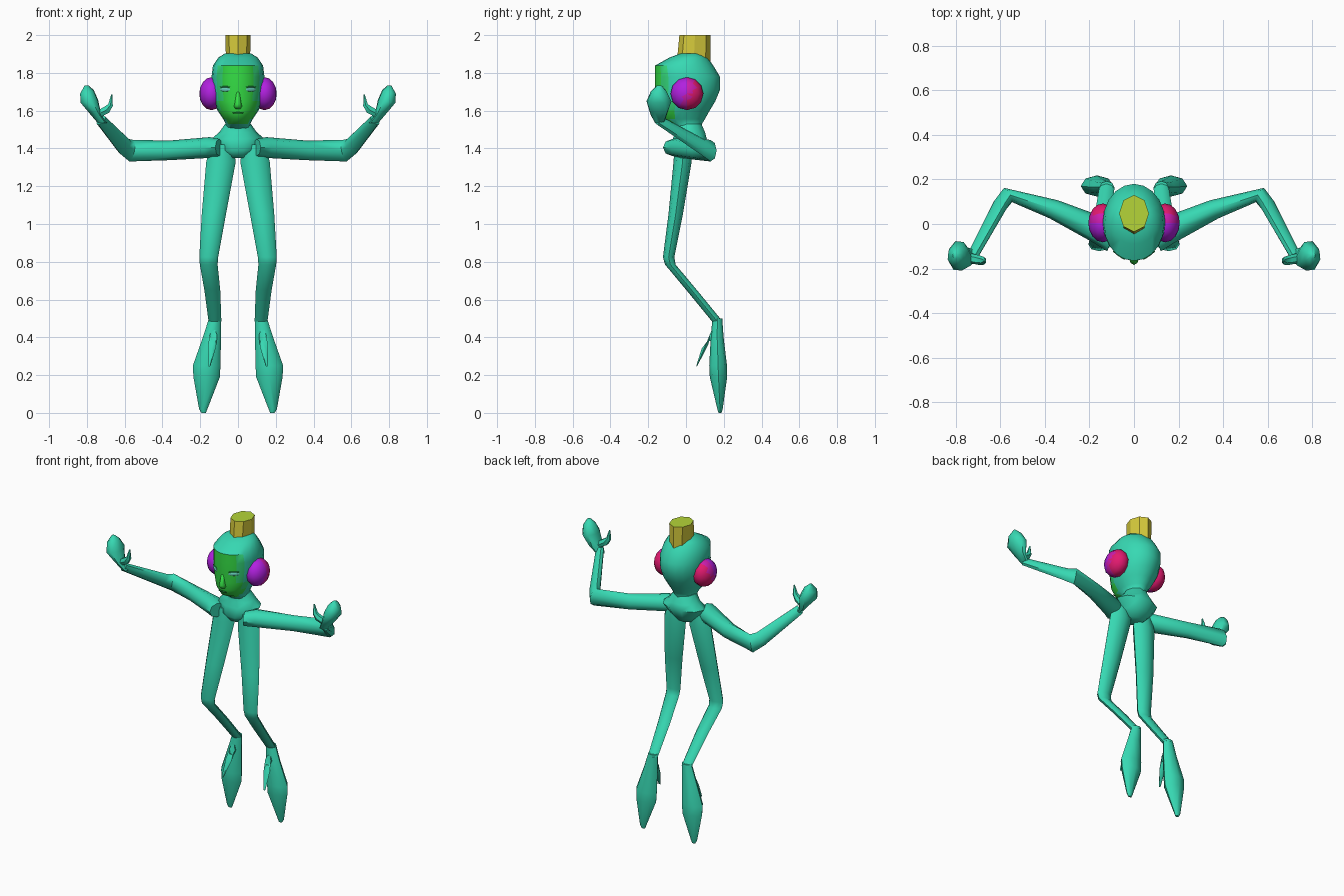
import bpy, bmesh, math
from mathutils import Vector as V

if "Cube" in bpy.data.objects:
    bpy.data.objects.remove(bpy.data.objects["Cube"])


def material(name, rgb):
    m = bpy.data.materials.new(name)
    m.diffuse_color = (*rgb, 1)
    m.use_nodes = True
    m.node_tree.nodes["Principled BSDF"].inputs["Base Color"].default_value = m.diffuse_color
    return m


TEAL = material("teal skin", (0.038, 0.69, 0.45))
GREEN = material("green face", (0.035, 0.74, 0.06))
CHEEK = material("sea green cheek", (0.035, 0.70, 0.20))
EYE = material("pale eye", (0.14, 0.66, 0.52))
DARK = material("dark green", (0.015, 0.36, 0.07))
PURPLE = material("purple", (0.44, 0.015, 0.74))
MAGENTA = material("magenta", (0.60, 0.012, 0.42))
PINK = material("pink", (0.76, 0.01, 0.16))
YELLOW = material("yellow", (0.68, 0.60, 0.045))
LIME = material("lime", (0.46, 0.66, 0.04))


def finish(name, bm, mats, rule=None, mirror=False, angle=50):
    """Turn a bmesh into a shaded object, colouring faces by rule."""
    bmesh.ops.recalc_face_normals(bm, faces=bm.faces)
    for f in bm.faces:
        f.material_index = rule(f.calc_center_median()) if rule else 0
    me = bpy.data.meshes.new(name)
    bm.to_mesh(me)
    bm.free()
    for m in mats:
        me.materials.append(m)
    ob = bpy.data.objects.new(name, me)
    bpy.context.collection.objects.link(ob)
    bpy.ops.object.select_all(action='DESELECT')
    ob.select_set(True)
    bpy.context.view_layer.objects.active = ob
    bpy.ops.object.shade_smooth_by_angle(angle=math.radians(angle))
    if mirror:
        ob.modifiers.new("mirror", 'MIRROR')
    return ob


def loft(name, rings, mats, n=8, **kw):
    """Skin elliptical rings given as (centre, half axis a, half axis b)."""
    bm = bmesh.new()
    loops = []
    for c, a, b in rings:
        c, a, b = V(c), V(a), V(b)
        loops.append([bm.verts.new(c + a * math.cos(t) + b * math.sin(t))
                      for t in (math.tau * i / n for i in range(n))])
    for p, q in zip(loops, loops[1:]):
        for i in range(n):
            j = (i + 1) % n
            bm.faces.new((p[i], p[j], q[j], q[i]))
    bm.faces.new(loops[0])
    bm.faces.new(loops[-1])
    return finish(name, bm, mats, **kw)


def stack(rows):
    """Horizontal rings from (z, half width, y front, y back)."""
    return [((0, (f + k) / 2, z), (w, 0, 0), (0, (k - f) / 2, 0)) for z, w, f, k in rows]


def flat(x, y, z, w, d):
    return ((x, y, z), (w, 0, 0), (0, d, 0))


def face_rule(c):
    """Green in the middle of the face, sea green at its edge."""
    if c.y > -0.06 or not 1.54 < c.z < 1.85:
        return 0
    return 1 if abs(c.x) < 0.085 else 2 if abs(c.x) < 0.115 else 0


# Head with a green face area
loft("head", stack([(1.50, .07, -.05, .085), (1.53, .065, -.09, .085), (1.555, .078, -.14, .10),
                    (1.60, .108, -.16, .125), (1.65, .128, -.16, .155), (1.71, .137, -.165, .18),
                    (1.78, .14, -.165, .18), (1.838, .133, -.165, .145), (1.88, .105, -.09, .115),
                    (1.903, .07, -.03, .08)]),
     [TEAL, GREEN, CHEEK], n=20, rule=face_rule)

# Neck and small chest
loft("chest", stack([(1.35, .06, -.05, .05), (1.39, .10, -.085, .085), (1.45, .142, -.075, .115),
                     (1.485, .10, -.06, .105), (1.53, .068, -.06, .085)]), [TEAL], n=10)

# Crown tube on top
loft("crown_tube", stack([(1.84, .063, -.05, .13), (2.0, .067, -.035, .13)]), [YELLOW, LIME], n=8,
     rule=lambda c: int(c.z > 1.99), angle=30)

# Nose
loft("nose", stack([(1.61, .016, -.168, -.13), (1.622, .022, -.182, -.13), (1.635, .018, -.184, -.13),
                    (1.70, .011, -.166, -.13)]), [GREEN], n=8, angle=80)


def plate(name, centre, size, turn, mat, mirror):
    """Thin oval plate lying on the face."""
    bm = bmesh.new()
    bmesh.ops.create_uvsphere(bm, u_segments=12, v_segments=6, radius=1)
    c, s = math.cos(turn), math.sin(turn)
    for v in bm.verts:
        x, y, z = v.co.x * size[0], v.co.y * 0.0045, v.co.z * size[1]
        v.co = V(centre) + V((x * c - y * s, x * s + y * c, z))
    finish(name, bm, [mat], mirror=mirror)


# Eyes, lids and mouth
plate("eyes", (.068, -.140, 1.712), (.034, .011), .62, EYE, True)
plate("eyelids", (.068, -.140, 1.726), (.034, .004), .62, DARK, True)
plate("mouth", (0, -.159, 1.588), (.030, .004), 0, DARK, False)

# Round ear pads, purple in front, magenta between, pink behind
bm = bmesh.new()
bmesh.ops.create_uvsphere(bm, u_segments=12, v_segments=8, radius=1)
for v in bm.verts:
    v.co = V((.14 + v.co.z * .065, .005 + v.co.y * .087, 1.69 + v.co.x * .087))


def ear_rule(c):
    d = (c.y - .005) - 0.35 * (c.z - 1.69)
    return 0 if d < -.012 else 1 if d < .022 else 2


finish("ear_pads", bm, [PURPLE, MAGENTA, PINK], mirror=True, rule=ear_rule)

# Bent arms
loft("arms", [((.10, -.072, 1.405), (-.02, .050, 0), (0, 0, .045)),
              ((.15, -.030, 1.405), (-.03, .055, 0), (0, 0, .055)),
              ((.36, .066, 1.39), (-.02, .040, 0), (0, 0, .052)),
              ((.565, .13, 1.388), (.018, .032, 0), (-.01, 0, .057)),
              ((.60, .085, 1.41), (.026, .020, 0), (-.022, .01, .040)),
              ((.725, -.145, 1.55), (.020, .014, 0), (-.014, .008, .024))],
     [TEAL], mirror=True)

# Raised hands with thumbs
loft("hands", [((.718, -.14, 1.535), (.015, .022, 0), (.020, -.012, 0)),
               ((.755, -.146, 1.58), (.020, .042, 0), (.026, -.018, .01)),
               ((.787, -.143, 1.65), (.014, .066, 0), (.046, -.022, -.008)),
               ((.800, -.145, 1.70), (.010, .042, 0), (.036, -.014, -.01)),
               ((.802, -.143, 1.733), (.006, .012, 0), (.010, -.004, 0))],
     [TEAL], n=8, mirror=True)
loft("thumbs", [((.75, -.15, 1.575), (0, .022, 0), (.012, 0, .018)),
                ((.695, -.162, 1.605), (0, .022, 0), (.015, 0, .018)),
                ((.675, -.165, 1.63), (0, .018, 0), (.014, 0, .005)),
                ((.668, -.165, 1.685), (0, .004, 0), (.004, 0, 0))],
     [TEAL], n=6, mirror=True)

# Legs, bent at the knees
loft("legs", [flat(.085, -.02, 1.42, .06, .04), flat(.090, -.018, 1.33, .078, .048),
              flat(.128, -.055, 1.05, .064, .038), flat(.155, -.092, .825, .050, .030),
              flat(.155, -.083, .785, .047, .028), flat(.136, .03, .65, .042, .028),
              flat(.122, .165, .485, .034, .028)],
     [TEAL], mirror=True)

# Hanging feet with a separate toe
loft("feet", [flat(.122, .166, .50, .032, .026), flat(.138, .165, .40, .048, .034),
              flat(.166, .17, .25, .073, .047), flat(.166, .172, .19, .070, .046),
              flat(.184, .18, .02, .022, .014), flat(.182, .18, 0, .012, .008)],
     [TEAL], mirror=True)
loft("toes", [((.135, .165, .40), (.02, 0, 0), (0, .01, .03)),
              ((.130, .125, .41), (.02, 0, 0), (0, .012, .032)),
              ((.138, .10, .35), (.022, 0, 0), (0, .020, .012)),
              ((.152, .057, .248), (.006, 0, 0), (0, .004, .002))],
     [TEAL], n=6, mirror=True)
